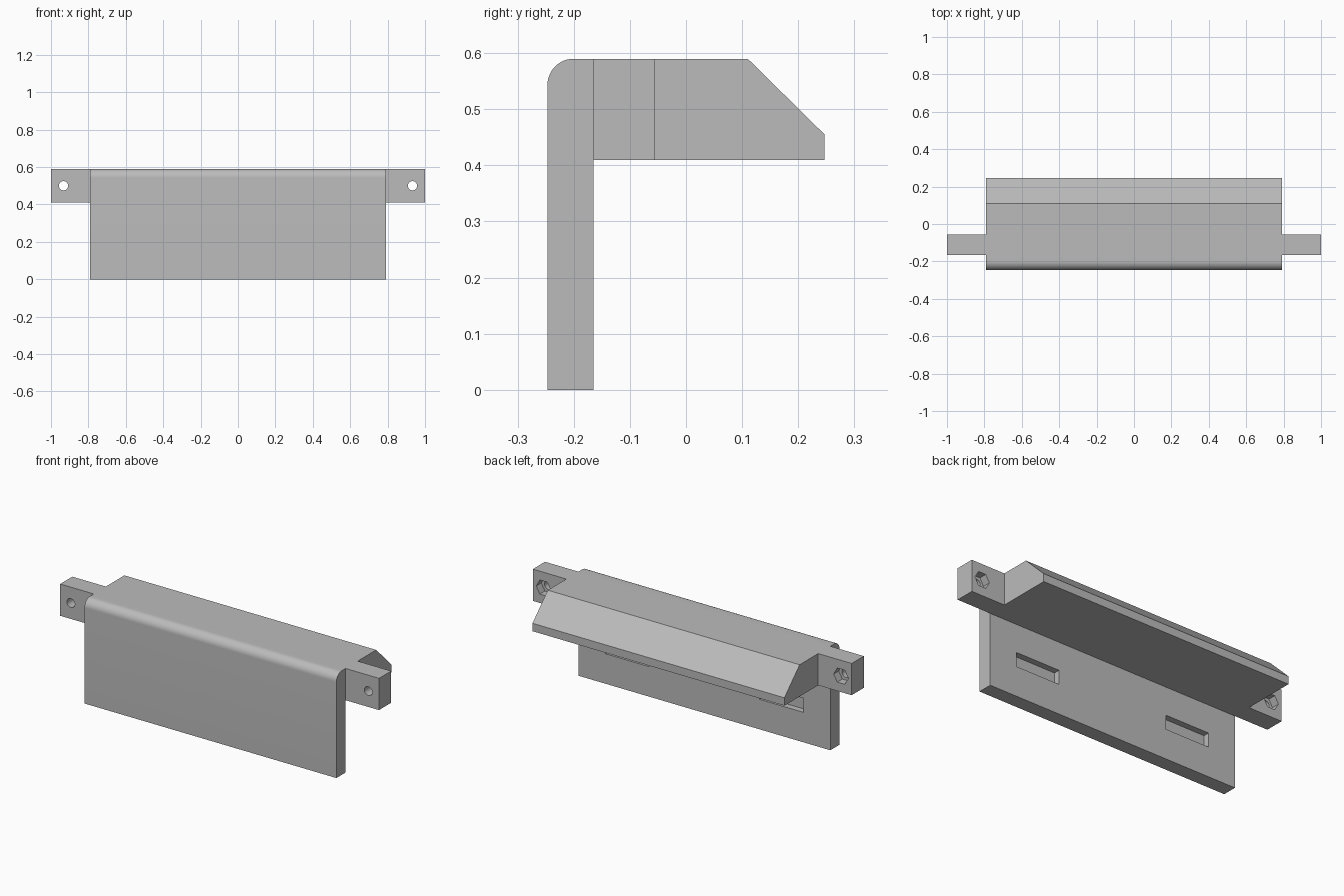
import bpy, bmesh
from math import sin, cos, pi

default = bpy.data.objects.get("Cube")
if default:
    bpy.data.objects.remove(default, do_unlink=True)

grey = bpy.data.materials.new("plain grey")
grey.use_nodes = True
colour = (0.5, 0.5, 0.5, 1)
grey.diffuse_color = colour
grey.node_tree.nodes["Principled BSDF"].inputs["Base Color"].default_value = colour


def prism(name, profile, start, direction):
    """Closed solid made by extruding a planar outline."""
    bm = bmesh.new()
    face = bm.faces.new([bm.verts.new(place) for place in profile])
    grown = bmesh.ops.extrude_face_region(bm, geom=[face])
    moved = [v for v in grown["geom"] if isinstance(v, bmesh.types.BMVert)]
    bmesh.ops.translate(bm, verts=moved, vec=direction)
    bmesh.ops.translate(bm, verts=bm.verts, vec=start)
    bmesh.ops.recalc_face_normals(bm, faces=bm.faces)
    mesh = bpy.data.meshes.new(name)
    bm.to_mesh(mesh)
    bm.free()
    mesh.materials.append(grey)
    obj = bpy.data.objects.new(name, mesh)
    bpy.context.collection.objects.link(obj)
    return obj


def box(name, x, y, z):
    base = [(x[0], y[0], z[0]), (x[1], y[0], z[0]), (x[1], y[1], z[0]), (x[0], y[1], z[0])]
    return prism(name, base, (0, 0, 0), (0, 0, z[1] - z[0]))


def bore(name, x, y, z, radius, sides, depth):
    ring = [(radius * cos(2 * pi * i / sides), 0, radius * sin(2 * pi * i / sides))
            for i in range(sides)]
    return prism(name, ring, (x, y, z), (0, depth, 0))


def combine(target, tool, operation):
    mod = target.modifiers.new(tool.name, "BOOLEAN")
    mod.operation = operation
    mod.solver = "EXACT"
    mod.object = tool
    bpy.context.view_layer.objects.active = target
    bpy.ops.object.modifier_apply(modifier=mod.name)
    bpy.data.objects.remove(tool, do_unlink=True)


# Bracket body: hanging front plate, rounded top edge, bevelled rear ledge
half, front, back, top, under = 0.79, -0.247, 0.247, 0.59, 0.41
plate_back, ear_back, radius, steps = -0.165, -0.056, 0.047, 12
outline = [(front, 0), (plate_back, 0), (plate_back, under), (back, under),
           (back, 0.455), (0.11, top)]
for i in range(steps + 1):
    a = pi / 2 * (1 + i / steps)
    outline.append((front + radius + radius * cos(a), top - radius + radius * sin(a)))
bracket = prism("bracket_body", [(0, y, z) for y, z in outline], (-half, 0, 0), (2 * half, 0, 0))

for side, label in ((1, "left"), (-1, "right")):
    # Shallow slots in the rear of the plate
    slot_x = sorted((side * 0.345, side * 0.62))
    combine(bracket, box("slot", slot_x, (plate_back - 0.035, 0), (0.17, 0.25)), "DIFFERENCE")

    # Mounting ears with a screw hole and a hexagonal nut pocket
    ear_x = sorted((side * half, side * 1.0))
    ear = box(label + "_mounting_ear", ear_x, (plate_back, ear_back), (under, top))
    hole_x, hole_z = side * 0.933, 0.5
    combine(ear, bore("screw_hole", hole_x, -0.3, hole_z, 0.025, 32, 0.4), "DIFFERENCE")
    combine(ear, bore("nut_pocket", hole_x, ear_back - 0.045, hole_z, 0.046, 6, 0.1), "DIFFERENCE")
    combine(bracket, ear, "UNION")

# Smooth curves, crisp corners
bpy.ops.object.select_all(action="DESELECT")
bracket.select_set(True)
bpy.context.view_layer.objects.active = bracket
bpy.ops.object.shade_smooth_by_angle(angle=pi / 6)
